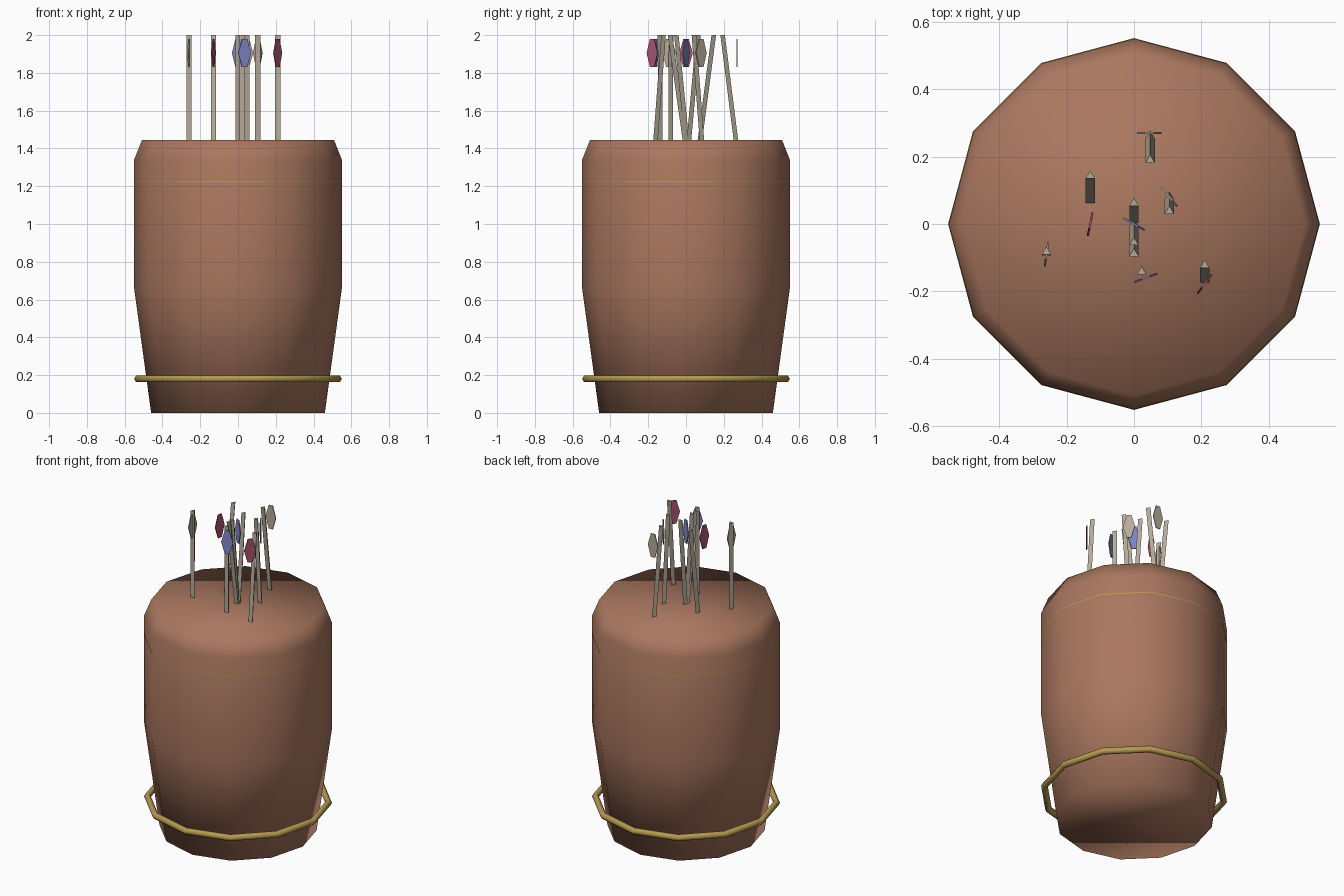
import bpy, bmesh, math
from mathutils import Matrix, Vector

if "Cube" in bpy.data.objects:
    bpy.data.objects.remove(bpy.data.objects["Cube"])


def material(name, rgb):
    m = bpy.data.materials.new(name)
    m.diffuse_color = (*rgb, 1)
    m.use_nodes = True
    m.node_tree.nodes["Principled BSDF"].inputs["Base Color"].default_value = m.diffuse_color
    return m


CLAY = material("terracotta", (0.40, 0.185, 0.115))
GOLD = material("gold", (0.46, 0.32, 0.085))
BEIGE = material("beige", (0.46, 0.41, 0.32))
PINK = material("pink", (0.42, 0.095, 0.18))
BLUE = material("blue", (0.22, 0.25, 0.60))


def finish(name, bm, mat, smooth=False):
    bmesh.ops.recalc_face_normals(bm, faces=bm.faces)
    me = bpy.data.meshes.new(name)
    bm.to_mesh(me)
    bm.free()
    me.materials.append(mat)
    for p in me.polygons:
        p.use_smooth = smooth
    ob = bpy.data.objects.new(name, me)
    bpy.context.collection.objects.link(ob)
    return ob


def ring(bm, r, z, n, phase=0.0, centre=(0, 0)):
    return [bm.verts.new((centre[0] + r * math.cos(phase + math.tau * i / n),
                          centre[1] + r * math.sin(phase + math.tau * i / n), z))
            for i in range(n)]


def skin(bm, rings, caps=True):
    for a, b in zip(rings, rings[1:]):
        n = len(a)
        for i in range(n):
            bm.faces.new((a[i], a[(i + 1) % n], b[(i + 1) % n], b[i]))
    if caps:
        bm.faces.new(rings[0])
        bm.faces.new(rings[-1])


SIDES = 12

# Pot body: soft-shaded twelve-sided barrel, closed at both ends
bm = bmesh.new()
profile = [(0.46, 0), (0.55, 0.66), (0.55, 1.34), (0.508, 1.445)]
skin(bm, [ring(bm, r, z, SIDES) for r, z in profile])
finish("pot", bm, CLAY, True)


# Gold hoops: the lower one hangs free, the upper one is sunk in the wall
def hoop(name, z, major, minor):
    bm = bmesh.new()
    loops = [ring(bm, major + minor * math.cos(math.tau * k / 6),
                  z + minor * math.sin(math.tau * k / 6), SIDES) for k in range(6)]
    skin(bm, loops + loops[:1], caps=False)
    finish(name, bm, GOLD, True)


hoop("lower_hoop", 0.18, 0.53, 0.02)
hoop("upper_hoop", 1.225, 0.532, 0.02)


# Three-sided sticks leaning forward or back: x, y at the pot top, y at the tip
sticks = [(-0.26, -0.085, -0.083), (-0.13, 0.07, 0.143), (0.0, 0.012, 0.062),
          (0.0, 0.0, -0.055), (0.0, -0.01, -0.088), (0.023, -0.14, -0.142),
          (0.048, 0.26, 0.19), (0.105, 0.08, 0.038), (0.21, -0.165, -0.123)]
for i, (x, y0, y1) in enumerate(sticks):
    bm = bmesh.new()
    low = y0 - (y1 - y0) * 0.1
    skin(bm, [ring(bm, 0.016, z, 3, math.pi / 2, (x, y))
              for y, z in ((low, 1.39), (y1, 2.0))])
    finish(f"stick_{i + 1}", bm, BEIGE)


# Flat petals standing by the stick tips: x, y, turn in degrees, colour
petals = [(-0.26, -0.09, 82, BEIGE), (-0.13, 0.0, 78, PINK), (0.0, 0.0, -30, BLUE),
          (0.035, -0.16, 20, BLUE), (0.045, 0.27, 0, BEIGE),
          (0.105, 0.08, -50, BEIGE), (0.21, -0.178, 53, PINK)]
outline = [(-0.014, -0.075), (0.014, -0.075), (0.036, 0.0),
           (0.014, 0.075), (-0.014, 0.075), (-0.036, 0.0)]
for i, (x, y, turn, mat) in enumerate(petals):
    bm = bmesh.new()
    skin(bm, [[bm.verts.new((u, d, v)) for u, v in outline] for d in (-0.003, 0.003)])
    bm.transform(Matrix.Translation(Vector((x, y, 1.905)))
                 @ Matrix.Rotation(math.radians(turn), 4, 'Z'))
    finish(f"petal_{i + 1}", bm, mat)
